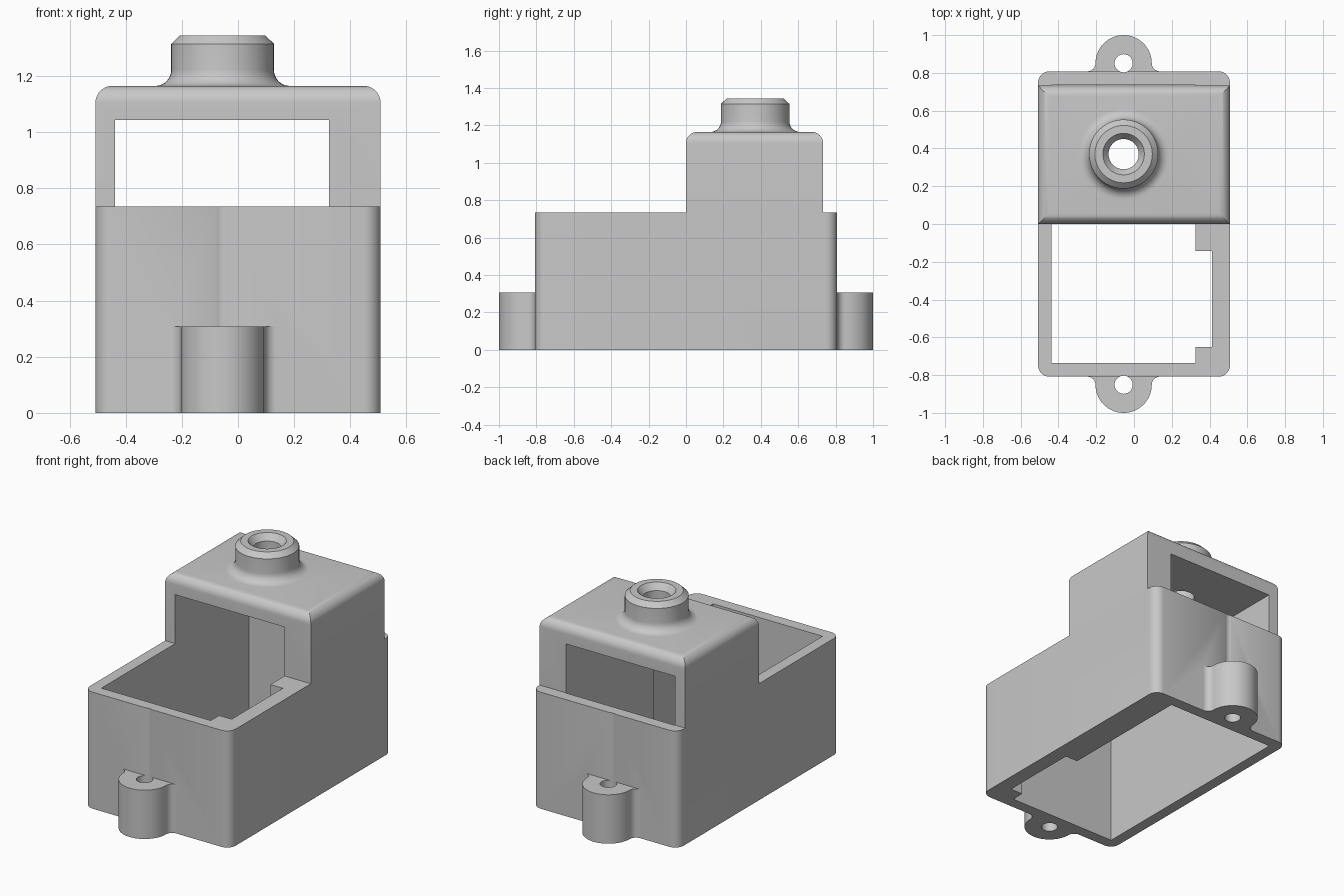
import bpy, bmesh, math

if "Cube" in bpy.data.objects:
    bpy.data.objects.remove(bpy.data.objects["Cube"])

CX = -0.055          # shared x centre of the boss and the mounting tabs


def arc(cx, cy, r, a0, a1, n=10):
    return [(cx + r * math.cos(math.radians(a0 + (a1 - a0) * i / n)),
             cy + r * math.sin(math.radians(a0 + (a1 - a0) * i / n))) for i in range(n + 1)]


def finish(name, bm):
    bmesh.ops.remove_doubles(bm, verts=bm.verts, dist=1e-5)
    bmesh.ops.recalc_face_normals(bm, faces=bm.faces)
    me = bpy.data.meshes.new(name)
    bm.to_mesh(me)
    bm.free()
    ob = bpy.data.objects.new(name, me)
    bpy.context.collection.objects.link(ob)
    return ob


def extrude(name, pts, lo, hi, axis):
    """Extrude a closed 2D outline between lo and hi along an axis."""
    place = {'x': lambda p, t: (t, p[0], p[1]),
             'y': lambda p, t: (p[0], t, p[1]),
             'z': lambda p, t: (p[0], p[1], t)}[axis]
    bm = bmesh.new()
    a = [bm.verts.new(place(p, lo)) for p in pts]
    b = [bm.verts.new(place(p, hi)) for p in pts]
    bm.faces.new(a)
    bm.faces.new(b[::-1])
    for i in range(len(pts)):
        j = (i + 1) % len(pts)
        bm.faces.new((a[i], a[j], b[j], b[i]))
    return finish(name, bm)


def box(name, x0, x1, y0, y1, z0, z1):
    return extrude(name, [(x0, y0), (x1, y0), (x1, y1), (x0, y1)], z0, z1, 'z')


def lathe(name, prof, cx, cy, n=48):
    """Revolve a (radius, z) profile, closing both ends with caps."""
    bm = bmesh.new()
    rings = [[bm.verts.new((cx + r * math.cos(2 * math.pi * k / n),
                            cy + r * math.sin(2 * math.pi * k / n), z)) for k in range(n)]
             for r, z in prof]
    for a, b in zip(rings, rings[1:]):
        for k in range(n):
            j = (k + 1) % n
            bm.faces.new((a[k], a[j], b[j], b[k]))
    bm.faces.new(rings[0])
    bm.faces.new(rings[-1])
    return finish(name, bm)


def combine(target, tool, op):
    """Apply an exact boolean and discard the tool."""
    tool.hide_render = True
    m = target.modifiers.new(op.lower(), 'BOOLEAN')
    m.operation, m.solver, m.object = op, 'EXACT', tool
    bpy.context.view_layer.objects.active = target
    bpy.ops.object.modifier_apply(modifier=m.name)
    bpy.data.objects.remove(tool)


# Lower body with rounded vertical corners
W, D, R = 0.508, 0.808, 0.06
outline = (arc(W - R, D - R, R, 0, 90) + arc(-W + R, D - R, R, 90, 180)
           + arc(-W + R, -D + R, R, 180, 270) + arc(W - R, -D + R, R, 270, 360))
housing = extrude("housing", outline, 0, 0.735, 'z')

# Tower: two round-topped profiles crossed, giving mitred top corners
TOP, TR = 1.165, 0.06


def hood(lo, hi, base):
    return ([(lo, base), (hi, base)] + arc(hi - TR, TOP - TR, TR, 0, 90)
            + arc(lo + TR, TOP - TR, TR, 90, 180))


tower = extrude("tower", hood(-W, W, 0.3), -0.1, 0.9, 'y')
combine(tower, extrude("tower_side", hood(0, 0.733, 0.4), -0.7, 0.7, 'x'), 'INTERSECT')
combine(housing, tower, 'UNION')

# Boss with a filleted base and chamfered rim
fillet = arc(0.24, TOP + 0.057, 0.057, 270, 180, 8)
boss = lathe("boss", [(0.24, 1.1)] + fillet + [(0.183, 1.315), (0.152, 1.345)], CX, 0.37)
combine(housing, boss, 'UNION')

# Mounting tabs, front and back, blended into the wall
TY, TAB, F = 0.851, 0.149, 0.043
tab = ([(-TAB - F, 0.77)] + arc(-TAB - F, TY, F, -90, 0, 8) + arc(0, TY, TAB, 180, 0, 28)
       + arc(TAB + F, TY, F, 180, 270, 8) + [(TAB + F, 0.77)])
for side in (-1, 1):
    pts = [(CX + x, side * y) for x, y in tab]
    combine(housing, extrude("mounting_tab", pts, 0, 0.308, 'z'), 'UNION')

# Main cavity, open below, in front of the tower and behind it
combine(housing, box("cavity", -0.438, 0.325, -0.735, 0.735, -0.1, 1.043), 'DIFFERENCE')
# Side relief in the right wall
combine(housing, box("relief", 0.2, 0.412, -0.652, -0.142, -0.1, 0.9), 'DIFFERENCE')
# Countersunk bore through the boss
combine(housing, lathe("bore", [(0.08, 0.95), (0.08, 1.305), (0.11, 1.345), (0.11, 1.4)],
                       CX, 0.37), 'DIFFERENCE')
# Screw holes, which also leave a shallow groove up the wall
for side in (-1, 1):
    combine(housing, lathe("screw_hole", [(0.048, -0.1), (0.048, 0.9)], CX, side * TY, 32),
            'DIFFERENCE')

# Single grey finish
grey = bpy.data.materials.new("light grey")
grey.diffuse_color = (0.58, 0.58, 0.58, 1)
grey.use_nodes = True
grey.node_tree.nodes["Principled BSDF"].inputs["Base Color"].default_value = grey.diffuse_color
housing.data.materials.clear()
housing.data.materials.append(grey)
for p in housing.data.polygons:
    p.material_index = 0

bpy.ops.object.select_all(action='DESELECT')
housing.select_set(True)
bpy.context.view_layer.objects.active = housing
bpy.ops.object.shade_smooth_by_angle(angle=math.radians(30))
